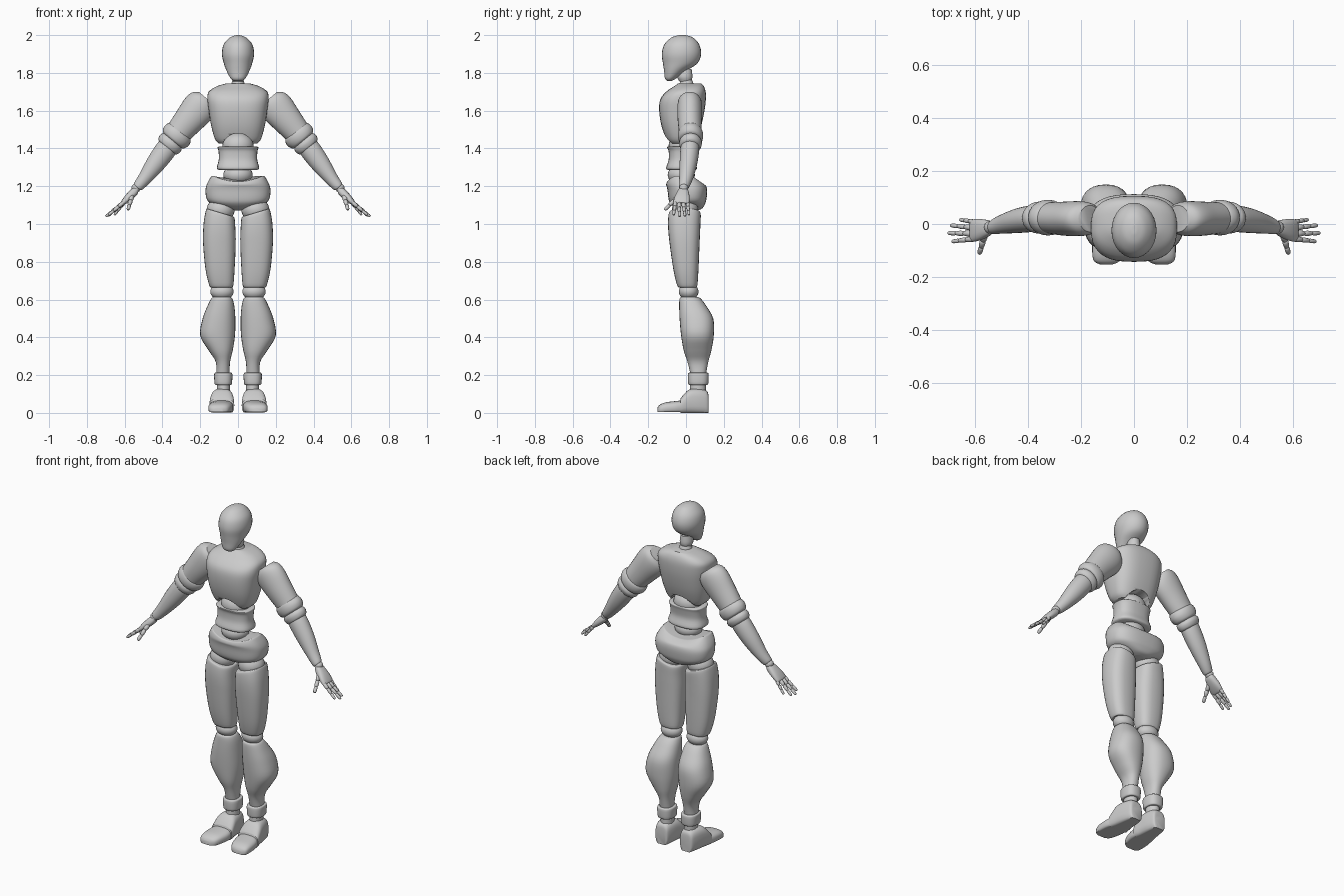
import bpy, bmesh, math
from mathutils import Vector, Matrix

grey = bpy.data.materials.new("light grey")
grey.diffuse_color = (0.6, 0.6, 0.6, 1)
X, Y, Z = Vector((1, 0, 0)), Vector((0, 1, 0)), Vector((0, 0, 1))


def finish(name, bm, mirror, angle=40):
    bmesh.ops.recalc_face_normals(bm, faces=bm.faces)
    me = bpy.data.meshes.new(name)
    bm.to_mesh(me)
    bm.free()
    me.materials.append(grey)
    ob = bpy.data.objects.new(name, me)
    bpy.context.collection.objects.link(ob)
    if mirror:
        ob.modifiers.new("mirror", 'MIRROR').use_mirror_merge = False
    bpy.context.view_layer.objects.active = ob
    ob.select_set(True)
    bpy.ops.object.shade_smooth_by_angle(angle=math.radians(angle))
    ob.select_set(False)
    return ob


def loft(name, rings, u=X, v=Y, power=2.0, steps=4, n=28, mirror=False, warp=None):
    """Skin superellipse rings (centre, half width, half depth), splined along the path."""
    keys = [Vector((*c, a, b)) for c, a, b in rings]
    path = []
    for i in range(len(keys) - 1):
        p0, p1, p2 = keys[max(i - 1, 0)], keys[i], keys[i + 1]
        p3 = keys[min(i + 2, len(keys) - 1)]
        for k in range(steps):
            t = k / steps
            path.append(0.5 * (2 * p1 + (p2 - p0) * t + (2 * p0 - 5 * p1 + 4 * p2 - p3) * t * t
                               + (3 * p1 - p0 - 3 * p2 + p3) * t ** 3))
    path.append(keys[-1])
    bm, loops = bmesh.new(), []
    for p in path:
        loop = []
        for j in range(n):
            c, s = math.cos(math.tau * j / n), math.sin(math.tau * j / n)
            c, s = (math.copysign(abs(q) ** (2 / power), q) for q in (c, s))
            co = Vector(p[:3]) + u * (c * p[3]) + v * (s * p[4])
            loop.append(bm.verts.new(warp(co) if warp else co))
        loops.append(loop)
    for a, b in zip(loops, loops[1:]):
        for j in range(n):
            bm.faces.new((a[j], a[(j + 1) % n], b[(j + 1) % n], b[j]))
    bm.faces.new(loops[0])
    bm.faces.new(loops[-1])
    return finish(name, bm, mirror)


def slab(z, x0, x1, y0, y1):
    return ((x0 + x1) / 2, (y0 + y1) / 2, z), (x1 - x0) / 2, (y1 - y0) / 2


def mid(z, w, y0, y1):
    return slab(z, -w, w, y0, y1)


def ball(name, c, r, mirror=False):
    bm = bmesh.new()
    bmesh.ops.create_uvsphere(bm, u_segments=28, v_segments=16, radius=1,
                              matrix=Matrix.Translation(c) @ Matrix.Diagonal((*r, 1)))
    return finish(name, bm, mirror)


# Head and neck
loft("head", [mid(1.758, .022, -.10, -.075), mid(1.772, .04, -.112, -.05), mid(1.81, .06, -.116, .0),
              mid(1.85, .075, -.122, .06), mid(1.90, .085, -.128, .08), mid(1.95, .076, -.115, .07),
              mid(1.985, .046, -.08, .04), mid(1.998, .016, -.045, .005), mid(2.0, .002, -.025, -.015)])
loft("upper_neck", [mid(1.755, .028, -.035, .028), mid(1.78, .036, -.046, .034), mid(1.82, .03, -.04, .03)])
loft("lower_neck", [mid(1.70, .042, -.04, .045), mid(1.74, .036, -.035, .04), mid(1.762, .028, -.028, .032)])

# Ribcage with an arched opening above the belly
chest = loft("chest", [mid(1.425, .10, -.085, .04), mid(1.45, .122, -.105, .055), mid(1.52, .142, -.13, .08),
                       mid(1.60, .155, -.142, .098), mid(1.66, .162, -.136, .105), mid(1.70, .155, -.105, .104),
                       mid(1.728, .115, -.065, .095), mid(1.745, .06, -.04, .08)], power=2.7, n=40)
bm = bmesh.new()
bmesh.ops.create_cone(bm, cap_ends=True, segments=40, radius1=.085, radius2=.085, depth=.6,
                      matrix=Matrix.Translation((0, 0, 1.395)) @ Matrix.Rotation(math.pi / 2, 4, 'X'))
cutter = finish("arch_cutter", bm, False)
cutter.hide_render = True
cutter.hide_set(True)
cut = chest.modifiers.new("arch", 'BOOLEAN')
cut.object, cut.operation, cut.solver = cutter, 'DIFFERENCE', 'EXACT'
chest.modifiers.move(len(chest.modifiers) - 1, 0)
ball("belly_ball", (0, -.02, 1.415), (.082, .072, .068))

# Waist and pelvis
loft("waist", [mid(1.285, .10, -.095, .05), mid(1.297, .112, -.105, .058), mid(1.34, .102, -.092, .045),
               mid(1.385, .103, -.092, .05), mid(1.405, .108, -.10, .055), mid(1.41, .10, -.095, .05)], power=2.6)
ball("waist_ball", (0, -.025, 1.26), (.078, .072, .055))


def pelvis_sag(p):
    t = max(0, (p.z - 1.2) / .055)
    p.z -= .03 * t * max(0, 1 - (p.x / .13) ** 2)
    return p


loft("pelvis", [mid(1.072, .03, -.01, .06), mid(1.082, .07, -.05, .085), mid(1.105, .135, -.08, .10),
                mid(1.13, .165, -.092, .108), mid(1.18, .172, -.098, .112), mid(1.215, .163, -.105, .10),
                mid(1.25, .143, -.10, .07), mid(1.255, .135, -.092, .06)], power=2.6, n=40, warp=pelvis_sag)
ball("hip_ball", (.092, -.005, 1.075), (.074, .07, .065), True)


# Legs
def thigh_top(p):
    p.z += .3 * (p.x - .16) * max(0, (p.z - .9) / .18)
    return p


loft("thigh", [slab(.665, .035, .14, -.035, .05), slab(.675, .025, .152, -.047, .06),
               slab(.76, .018, .172, -.067, .066), slab(.90, .012, .185, -.087, .072),
               slab(1.0, .014, .182, -.095, .076), slab(1.07, .018, .17, -.092, .078),
               slab(1.08, .026, .162, -.082, .07)], power=2.6, mirror=True, warp=thigh_top)
ball("knee_ball", (.085, .014, .642), (.062, .052, .045), True)
loft("shin", [slab(.20, .045, .115, .025, .105), slab(.27, .042, .118, .008, .118),
              slab(.33, .028, .155, -.012, .134), slab(.41, .016, .20, -.026, .147),
              slab(.50, .014, .187, -.034, .144), slab(.57, .02, .16, -.036, .105),
              slab(.605, .03, .142, -.034, .078), slab(.613, .04, .132, -.025, .065)], power=2.3, mirror=True)
loft("ankle_cuff", [slab(.148, .04, .115, .02, .11), slab(.155, .032, .124, .012, .118),
                    slab(.205, .03, .126, .01, .12), slab(.213, .036, .12, .018, .112)], power=2.5, mirror=True)
loft("ankle", [slab(.10, .042, .112, .02, .105), slab(.165, .042, .112, .022, .105)], mirror=True)


def flat_sole(p):
    p.z = max(p.z, .004 if p.y < -.03 else 0)
    return p


def section(y, x0, x1, h):
    return ((x0 + x1) / 2, y, h / 2 - .004), (x1 - x0) / 2, h / 2 + .004


loft("heel", [section(.12, .05, .11, .08), section(.112, .04, .122, .115), section(.07, .03, .135, .128),
              section(.02, .024, .145, .125), section(-.01, .02, .15, .10), section(-.03, .02, .152, .075)],
     u=X, v=Z, power=3, mirror=True, warp=flat_sole)
loft("toe", [section(-.024, .026, .148, .066), section(-.06, .026, .156, .062), section(-.11, .038, .157, .055),
             section(-.14, .055, .15, .042), section(-.152, .08, .128, .026)],
     u=X, v=Z, power=2.7, mirror=True, warp=flat_sole)

# Arms, sections square to the hanging direction
P = Vector((.77, 0, .64))


def arm(x, y, z, a, b):
    return (x, y, z), a, b


loft("upper_arm", [arm(.166, .02, 1.665, .052, .05), arm(.182, .02, 1.645, .08, .062),
                   arm(.21, .02, 1.61, .089, .066), arm(.26, .02, 1.55, .08, .064),
                   arm(.31, .022, 1.49, .07, .06), arm(.33, .022, 1.465, .066, .058)],
     u=P, v=Y, mirror=True)
loft("elbow_upper_ring", [arm(.301, .024, 1.496, .062, .05), arm(.309, .024, 1.486, .076, .063),
                          arm(.325, .024, 1.467, .082, .067), arm(.341, .024, 1.448, .074, .062),
                          arm(.347, .024, 1.44, .06, .05)], u=P, v=Y, mirror=True)
loft("elbow_lower_ring", [arm(.342, .024, 1.447, .056, .048), arm(.35, .024, 1.437, .066, .057),
                          arm(.36, .024, 1.425, .07, .06), arm(.372, .023, 1.41, .064, .054),
                          arm(.378, .022, 1.403, .05, .044)], u=P, v=Y, mirror=True)
loft("forearm", [arm(.355, .022, 1.43, .05, .045), arm(.385, .02, 1.39, .056, .05),
                 arm(.44, .012, 1.315, .05, .046), arm(.495, .0, 1.24, .036, .036),
                 arm(.528, -.01, 1.2, .028, .028), arm(.534, -.011, 1.193, .02, .022)], u=P, v=Y, mirror=True)
ball("wrist_ball", (.54, -.012, 1.19), (.024, .024, .024), True)

# Hands
loft("palm", [arm(.536, -.014, 1.188, .014, .02), arm(.55, -.016, 1.17, .021, .03),
              arm(.58, -.021, 1.14, .02, .04), arm(.605, -.025, 1.115, .014, .042),
              arm(.613, -.026, 1.107, .009, .038)], u=P, v=Y, power=2.5, mirror=True)


def digit(name, a, b, r):
    """Three jointed segments from knuckle to tip."""
    a, b = Vector(a), Vector(b)
    d = (b - a).normalized()
    u = d.cross(Y if abs(d.y) < .8 else X).normalized()
    v = d.cross(u)
    for i in range(3):
        k = r * (1 - .12 * i)
        rings = [(a.lerp(b, (i + t) / 3), k * s, k * s)
                 for t, s in ((-.02, .6), (.12, 1), (.8, .92), (1, .55))]
        loft(f"{name}_segment_{i + 1}", rings, u, v, steps=2, n=12, mirror=True)


digit("little_finger", (.604, .008, 1.112), (.655, .016, 1.048), .0095)
digit("ring_finger", (.611, -.014, 1.109), (.69, -.005, 1.042), .0105)
digit("middle_finger", (.612, -.036, 1.109), (.70, -.034, 1.04), .011)
digit("index_finger", (.606, -.056, 1.114), (.685, -.066, 1.048), .0105)
digit("thumb", (.562, -.04, 1.148), (.582, -.112, 1.075), .013)
